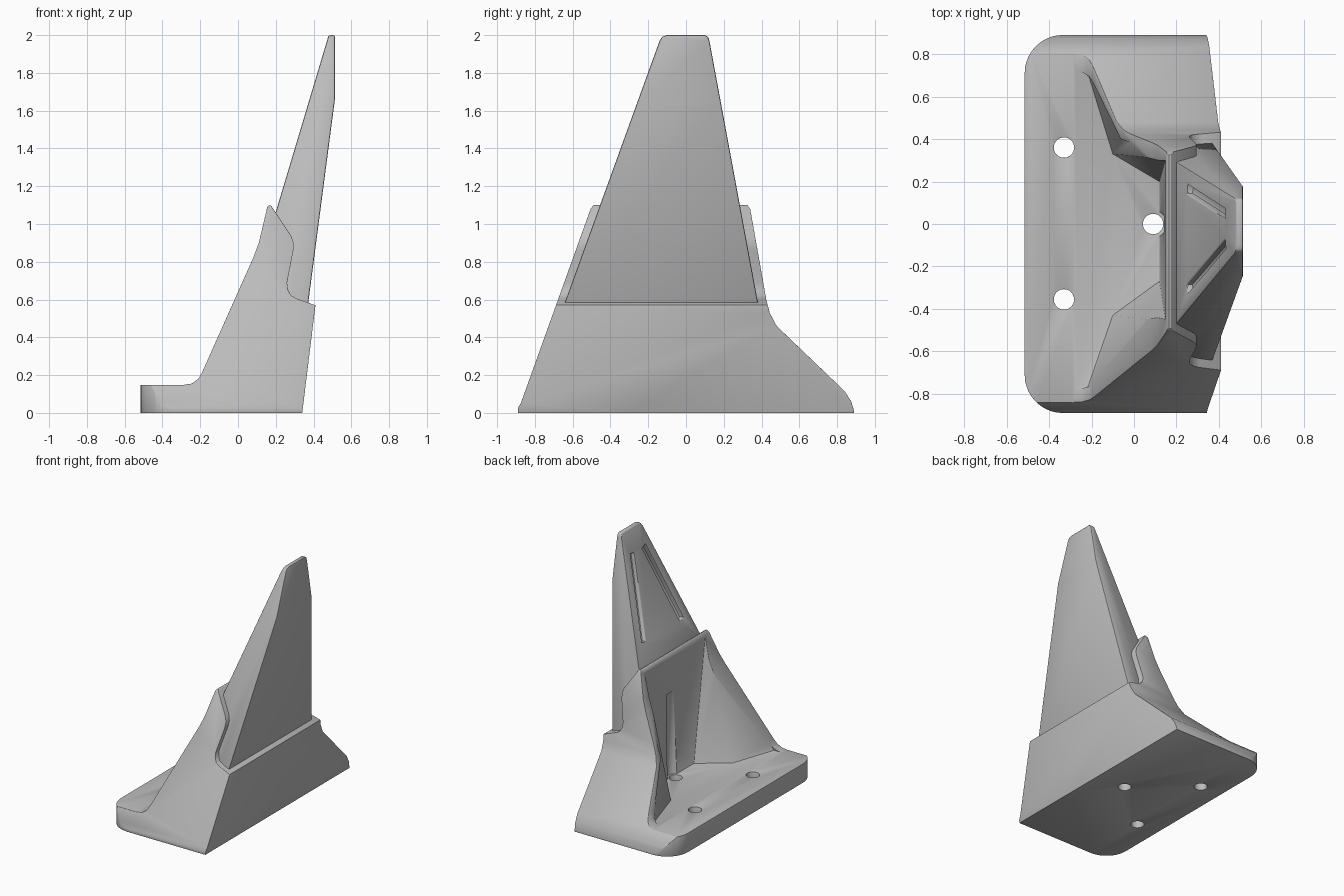
import bpy, bmesh, math
from mathutils import Vector, Matrix

cube = bpy.data.objects.get("Cube")
if cube:
    bpy.data.objects.remove(cube, do_unlink=True)

grey = bpy.data.materials.new("plain_grey")
grey.use_nodes = True
grey.diffuse_color = (0.5, 0.5, 0.5, 1)
grey.node_tree.nodes["Principled BSDF"].inputs["Base Color"].default_value = (0.5, 0.5, 0.5, 1)


def finish(name, bm):
    bmesh.ops.recalc_face_normals(bm, faces=bm.faces)
    mesh = bpy.data.meshes.new(name)
    bm.to_mesh(mesh)
    bm.free()
    obj = bpy.data.objects.new(name, mesh)
    mesh.materials.append(grey)
    bpy.context.collection.objects.link(obj)
    return obj


def solid(name, verts, faces):
    bm = bmesh.new()
    vs = [bm.verts.new(v) for v in verts]
    for f in faces:
        bm.faces.new([vs[i] for i in f])
    return finish(name, bm)


def prism(name, pts, axis, lo, hi):
    """Extrude a 2D outline along the given axis index."""
    def place(p, t):
        co = list(p)
        co.insert(axis, t)
        return co
    n = len(pts)
    verts = [place(p, t) for t in (lo, hi) for p in pts]
    faces = [range(n), range(n, 2 * n)]
    faces += [(i, (i + 1) % n, n + (i + 1) % n, n + i) for i in range(n)]
    return solid(name, verts, faces)


def cylinder(x, y, lo, hi, radius):
    ring = [(x + radius * math.cos(a * math.tau / 32), y + radius * math.sin(a * math.tau / 32))
            for a in range(32)]
    return prism("hole_cutter", ring, 2, lo, hi)


def apply(obj, mod):
    bpy.ops.object.select_all(action='DESELECT')
    bpy.context.view_layer.objects.active = obj
    obj.select_set(True)
    bpy.ops.object.modifier_apply(modifier=mod.name)


def combine(obj, tool, operation):
    mod = obj.modifiers.new("cut", 'BOOLEAN')
    mod.operation, mod.object, mod.solver = operation, tool, 'EXACT'
    apply(obj, mod)
    bpy.data.objects.remove(tool, do_unlink=True)


def soften(obj, width):
    bm = bmesh.new()
    bm.from_mesh(obj.data)
    bmesh.ops.remove_doubles(bm, verts=bm.verts, dist=0.0005)
    bmesh.ops.dissolve_limit(bm, angle_limit=0.01, verts=bm.verts, edges=bm.edges)
    bm.to_mesh(obj.data)
    bm.free()
    mod = obj.modifiers.new("round", 'BEVEL')
    mod.width, mod.segments = width, 2
    mod.limit_method, mod.angle_limit = 'ANGLE', math.radians(38)
    apply(obj, mod)
    bpy.ops.object.shade_smooth_by_angle(angle=math.radians(35))


# Bracket body: side outline crossed with end outline and rounded footprint
side = [(-.515, 0), (-.515, .148), (-.29, .148), (-.245, .155), (-.21, .18), (-.19, .215),
        (.08, .82), (.11, .9), (.155, 1.09), (.165, 1.1), (.175, 1.097), (.283, .935),
        (.294, .9), (.293, .86), (.26, .69), (.263, .655), (.28, .622), (.31, .605),
        (.41, .57), (.34, 0)]
end = [(-.89, 0), (-.89, .025), (-.875, .05), (-.505, 1.08), (-.49, 1.1), (.325, 1.1),
       (.34, 1.08), (.425, .6), (.443, .53), (.48, .46), (.84, .115), (.875, .06), (.89, .01), (.89, 0)]
body = prism("bracket_body", side, 1, -1, 1)
combine(body, prism("end_outline", end, 0, -1, 1), 'INTERSECT')
r, plan = .18, [(.7, -.895), (.7, .895)]
for sign in (1, -1):
    arc = [math.radians(9 * i) for i in range(11)]
    corner = [(-.515 + r - r * math.sin(a), sign * (.89 - r + r * math.cos(a))) for a in arc]
    plan += corner if sign > 0 else corner[::-1]
combine(body, prism("footprint", plan, 2, -.1, 1.3), 'INTERSECT')

# Faceted pocket with splayed inner walls
pocket = solid("pocket_cutter", [
    (-.7, -.775, .15), (-.22, -.775, .15), (-.1, -.43, .15), (.12, -.27, .15),
    (.12, .2, .15), (-.1, .33, .15), (-.22, .72, .15), (-.7, .72, .15),
    (-.7, -.46, 1.12), (.15, -.46, 1.12), (.15, .305, 1.12), (-.7, .305, 1.12),
    (-.05, .4, .5), (-.7, .4, .5)],
    [range(8), (8, 9, 10, 11), (0, 1, 9, 8), (1, 2, 9), (2, 3, 9), (3, 4, 10, 9), (4, 5, 10),
     (5, 12, 10), (5, 6, 12), (6, 7, 13, 12), (12, 13, 11, 10), (0, 8, 11, 13, 7)])
combine(body, pocket, 'DIFFERENCE')

# Bolt holes, with tool clearance above the inner one
combine(body, cylinder(.09, 0, .15, .8, .065), 'DIFFERENCE')
for x, y in ((-.33, .36), (-.33, -.355), (.09, 0)):
    combine(body, cylinder(x, y, -.1, .3, .048), 'DIFFERENCE')
soften(body, .012)

# Tapered fin seated on the shoulder
fin = prism("fin", [(.19, 1.03), (.48, 2), (.513, 2), (.513, 1.66), (.371, .575), (.275, .6),
                    (.255, .68), (.28, .9)], 1, -1, 1)
taper = [(-.654, .55), (-.14, 1.97), (-.125, 1.993), (-.1, 2), (.1, 2), (.118, 1.99),
         (.125, 1.965), (.387, .55)]
combine(fin, prism("taper_outline", taper, 0, -1, 1), 'INTERSECT')

# Two converging grooves in the sloping fin face
normal = Vector((-.97, 0, .29)).normalized()
for low, high in ((.165, .05), (-.305, -.095)):
    a, b = Vector((.25, low, 1.231)), Vector((.43, high, 1.833))
    along = (b - a).normalized()
    across = normal.cross(along).normalized()
    frame = Matrix((along * (b - a).length, across * .045, normal * .06)).transposed().to_4x4()
    bm = bmesh.new()
    bmesh.ops.create_cube(bm, size=1, matrix=Matrix.Translation((a + b) / 2) @ frame)
    combine(fin, finish("groove_cutter", bm), 'DIFFERENCE')
soften(fin, .008)
